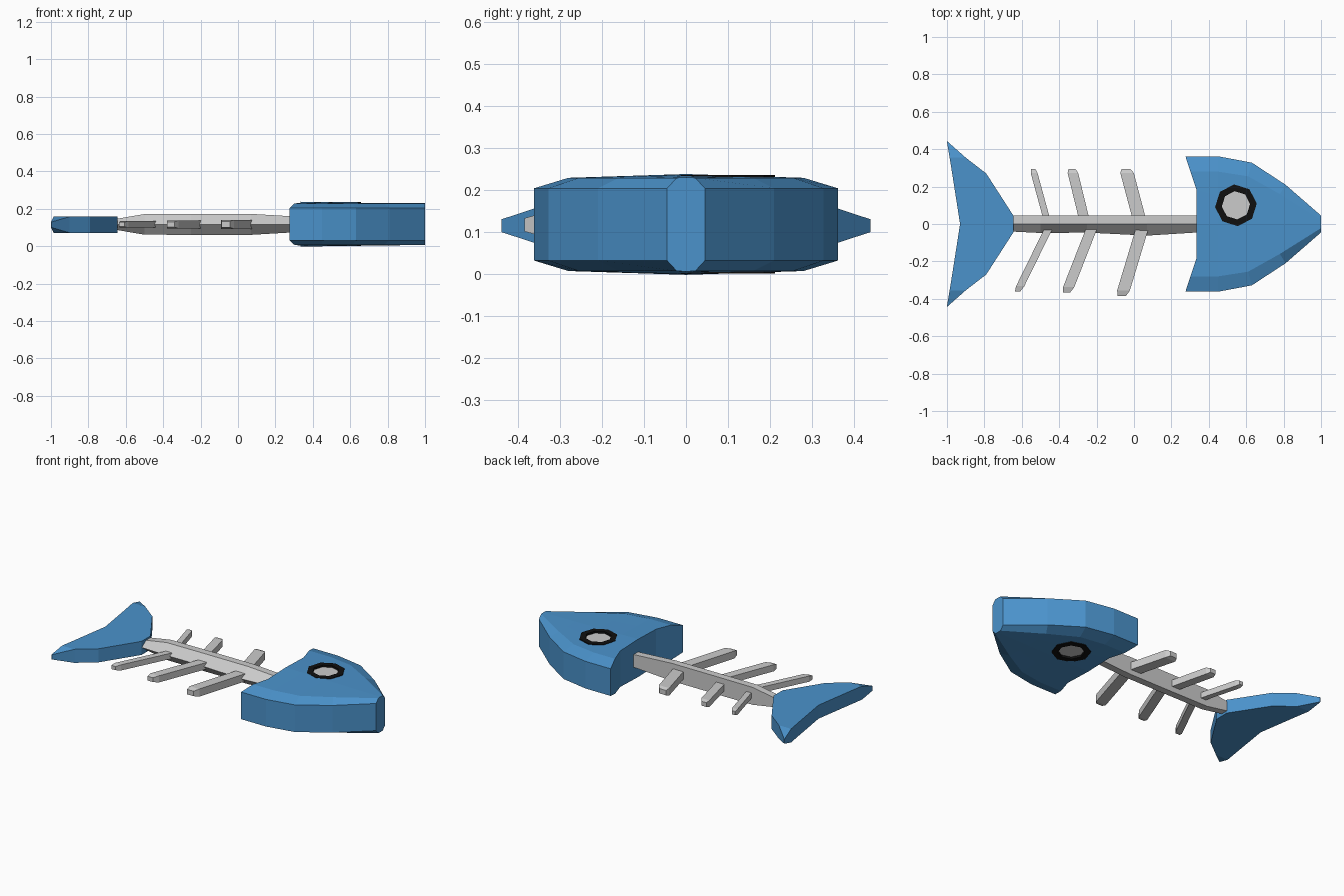
import bpy, bmesh, math

if "Cube" in bpy.data.objects:
    bpy.data.objects.remove(bpy.data.objects["Cube"])

ZC = 0.118  # mid height of the whole flat fish


def material(name, col):
    m = bpy.data.materials.new(name)
    m.diffuse_color = col
    m.use_nodes = True
    m.node_tree.nodes["Principled BSDF"].inputs["Base Color"].default_value = m.diffuse_color
    return m


BLUE = material("blue", (0.07, 0.29, 0.6, 1))
BLACK = material("black", (0.005, 0.005, 0.005, 1))


def loft(name, rings, mat=None, closed=False):
    """Skin equal-sized rings; end caps are strips of quads."""
    bm = bmesh.new()
    vs = [[bm.verts.new(p) for p in r] for r in rings]
    n = len(rings[0])
    pairs = list(zip(vs, vs[1:]))
    if closed:
        pairs.append((vs[-1], vs[0]))
    for a, b in pairs:
        for i in range(n):
            j = (i + 1) % n
            bm.faces.new((a[i], a[j], b[j], b[i]))
    if not closed:
        for r in (vs[0], vs[-1]):
            for i in range(n // 2 - 1):
                bm.faces.new((r[i], r[i + 1], r[n - 2 - i], r[n - 1 - i]))
    bmesh.ops.recalc_face_normals(bm, faces=bm.faces)
    me = bpy.data.meshes.new(name)
    bm.to_mesh(me)
    bm.free()
    ob = bpy.data.objects.new(name, me)
    bpy.context.collection.objects.link(ob)
    if mat:
        me.materials.append(mat)
    return ob


def octagon(r, z, cx=0.545, cy=0.10):
    return [(cx + r * math.cos(math.radians(a + 5)), cy + r * math.sin(math.radians(a + 5)), z)
            for a in range(0, 360, 45)]


# Head: half stations (outer x, y), (inner x, y), (mid x, y), (centre x, height)
stations = [
    ((0.275, 0.362), (0.302, 0.28), (0.335, 0.18), (0.335, 0.120)),
    ((0.45, 0.362), (0.45, 0.28), (0.45, 0.15), (0.45, 0.118)),
    ((0.63, 0.328), (0.61, 0.255), (0.61, 0.13), (0.61, 0.115)),
    ((0.81, 0.21), (0.78, 0.16), (0.78, 0.08), (0.78, 0.113)),
    ((1.0, 0.045), (1.0, 0.022), (1.0, 0.011), (1.0, 0.112)),
]
rings = []
for (ox, oy), (ix, iy), (mx, my), (cx, h) in stations:
    mh = 0.111 + (h - 0.111) * (1 - my / iy)
    half = [(ox, oy, 0.086), (ix, iy, 0.111), (mx, my, mh)]
    top = half + [(cx, 0, h)] + [(x, -y, z) for x, y, z in reversed(half)]
    rings.append([(x, y, ZC + z) for x, y, z in top] +
                 [(x, y, ZC - z) for x, y, z in reversed(top)])
head = loft("head", rings, BLUE)

# Eye opening through the head
cutter = loft("eye_cutter", [octagon(0.095, -0.1), octagon(0.095, 0.4)])
cutter.hide_render = True
mod = head.modifiers.new("eye_hole", "BOOLEAN")
mod.operation = "DIFFERENCE"
mod.solver = "EXACT"
mod.object = cutter
bpy.context.view_layer.objects.active = head
bpy.ops.object.modifier_apply(modifier="eye_hole")
bpy.data.objects.remove(cutter)

# Eye ring and pupil, visible on both faces
loft("eye_ring", [octagon(0.112, 0.001), octagon(0.112, 0.236),
                  octagon(0.076, 0.236), octagon(0.076, 0.001)], BLACK, closed=True)
loft("eye_pupil", [octagon(0.078, 0.014), octagon(0.078, 0.224)])

# Tail fin: (y, front x, back x, half thickness)
half = [(0.045, -0.645, -0.937, 0.043), (0.27, -0.79, -0.972, 0.043),
        (0.355, -0.90, -0.986, 0.043), (0.44, -0.996, -1.0, 0.015)]
prof = [(-y, f, b, t) for y, f, b, t in reversed(half)] + [(0, -0.645, -0.93, 0.043)] + half
loft("tail_fin", [[(f, y, 0.115 + t), (b, y, 0.115 + t), (b, y, 0.115 - t), (f, y, 0.115 - t)]
                  for y, f, b, t in prof], BLUE)

# Spine: (x, front edge y, half height), flat top and a chamfered front
spine = [(-0.66, -0.04, 0.028), (-0.50, -0.048, 0.055), (-0.25, -0.046, 0.056),
         (0.07, -0.062, 0.056), (0.34, -0.045, 0.04)]
loft("spine", [[(x, 0, 0.117 + h), (x, 0.045, 0.117 + h), (x, 0.045, 0.117),
                (x, 0.045, 0.117 - h), (x, 0, 0.117 - h), (x, f, 0.117)]
               for x, f, h in spine])

# Ribs: (base x, tip x, tip y, half width, half height)
ribs = [(-0.465, -0.54, 0.295, 0.018, 0.018), (-0.265, -0.332, 0.295, 0.028, 0.021),
        (0.03, -0.043, 0.295, 0.036, 0.024),
        (-0.455, -0.622, -0.36, 0.022, 0.018), (-0.225, -0.36, -0.365, 0.030, 0.021),
        (0.045, -0.065, -0.385, 0.034, 0.024)]
for k, (bx, tx, ty, w, h) in enumerate(ribs):
    s = 1 if ty > 0 else -1
    rr = []
    for t, kw in ((0, 1), (0.92, 1), (1, 0.65)):
        y = 0.02 * s + (ty - 0.02 * s) * t
        x = bx + (tx - bx) * t
        rr.append([(x - w * kw, y, 0.117 + h * kw), (x + w * kw, y, 0.117 + h * kw),
                   (x + w * kw, y, 0.117 - h * kw), (x - w * kw, y, 0.117 - h * kw)])
    loft("rib_%d" % (k + 1), rr)
